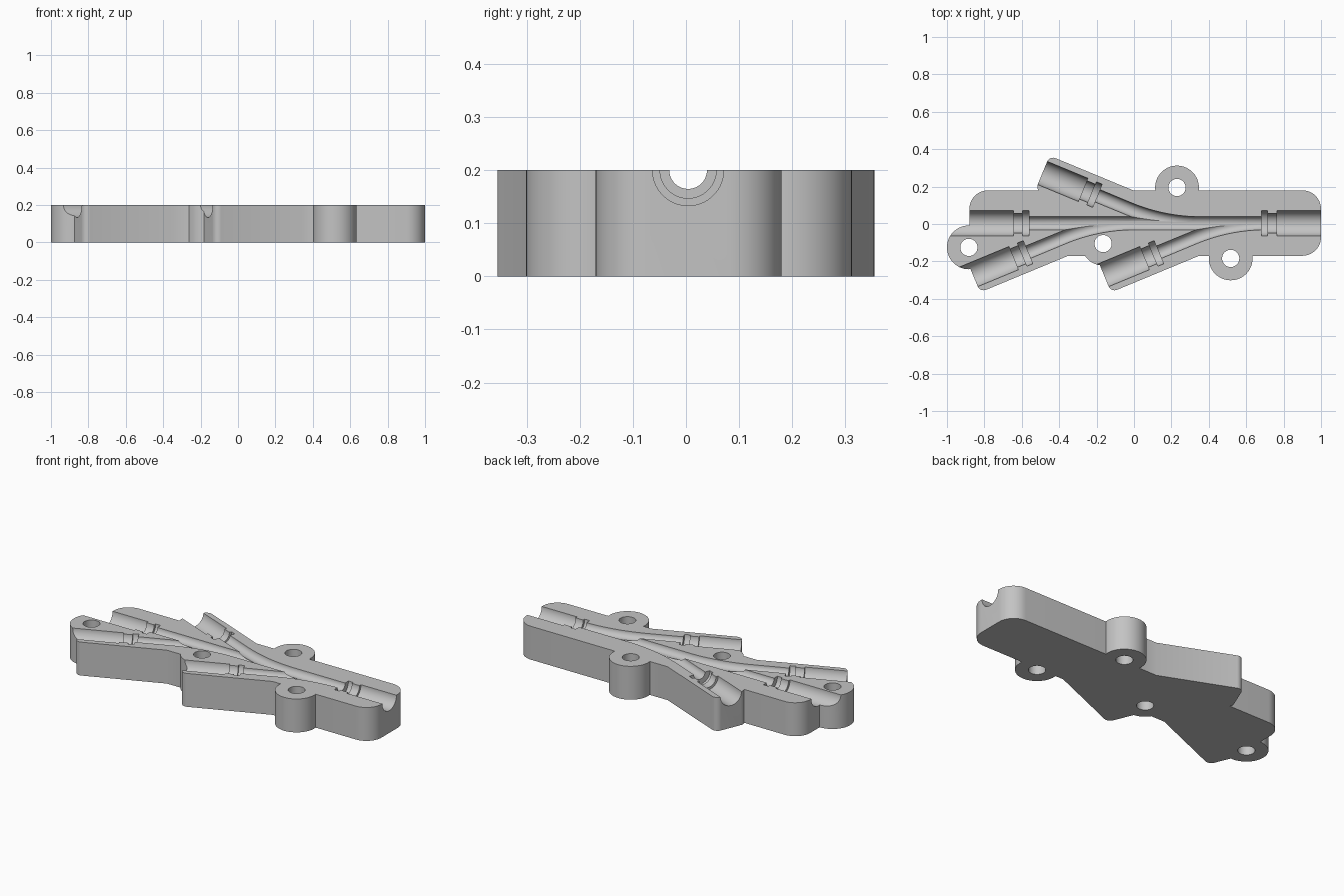
import bpy, bmesh
from math import sin, cos, tan, pi, radians

old = bpy.data.objects.get("Cube")
if old:
    bpy.data.objects.remove(old)

HEIGHT = 0.2
AXIS_Y = 0.004
BEND = radians(22.5)
TANGENT = 0.2                      # length of the bend on each side of a junction
R_SOCKET, R_NECK, R_BORE = 0.067, 0.053, 0.0355
LEFT_END, RIGHT_END = -0.88, 1.0


def finish(name, bm):
    bmesh.ops.recalc_face_normals(bm, faces=bm.faces)
    mesh = bpy.data.meshes.new(name)
    bm.to_mesh(mesh)
    bm.free()
    obj = bpy.data.objects.new(name, mesh)
    bpy.context.scene.collection.objects.link(obj)
    return obj


def loft(name, rings):
    """Closed solid through a list of equal-sized point rings."""
    bm = bmesh.new()
    loops = [[bm.verts.new(p) for p in ring] for ring in rings]
    n = len(loops[0])
    for a, b in zip(loops, loops[1:]):
        for i in range(n):
            j = (i + 1) % n
            bm.faces.new((a[i], a[j], b[j], b[i]))
    bm.faces.new(loops[0])
    bm.faces.new(loops[-1])
    return finish(name, bm)


def plate(name, outline, low=0.0, high=HEIGHT):
    return loft(name, [[(x, y, z) for x, y in outline] for z in (low, high)])


def circle(x, y, r, n=64):
    return [(x + r * cos(2 * pi * i / n), y + r * sin(2 * pi * i / n)) for i in range(n)]


def rounded_box(x0, x1, y0, y1, r, n=12):
    pts = []
    corners = ((x1 - r, y1 - r), (x0 + r, y1 - r), (x0 + r, y0 + r), (x1 - r, y0 + r))
    for q, (cx, cy) in enumerate(corners):
        for i in range(n + 1):
            a = (q + i / n) * pi / 2
            pts.append((cx + r * cos(a), cy + r * sin(a)))
    return pts


def bore(name, stations, n=48):
    """Stepped round cutter; each station is (x, y, heading, radius)."""
    rings = []
    for x, y, h, r in stations:
        ring = []
        for i in range(n):
            a = 2 * pi * (i + 0.5) / n
            ring.append((x - sin(h) * r * cos(a), y + cos(h) * r * cos(a), HEIGHT + r * sin(a)))
        rings.append(ring)
    return loft(name, rings)


def socket_steps():
    """Distance in from the open end, with the radius there."""
    return [(-0.15, R_SOCKET), (0.235, R_SOCKET), (0.235, R_NECK), (0.285, R_NECK),
            (0.285, R_SOCKET), (0.318, R_SOCKET), (0.318, R_BORE)]


def combine(body, tool, operation):
    mod = body.modifiers.new(operation.title(), 'BOOLEAN')
    mod.operation = operation
    mod.solver = 'EXACT'
    mod.object = tool
    bpy.context.view_layer.objects.active = body
    bpy.ops.object.modifier_apply(modifier=mod.name)
    bpy.data.objects.remove(tool)


# Main block
body = plate("channel_block", rounded_box(LEFT_END, RIGHT_END, -0.17, 0.18, 0.1))

# Branch arms: junction x, side, length
arms = [(0.159, 1, 0.702), (-0.193, -1, 0.723), (0.507, -1, 0.723)]
for jx, side, length in arms:
    h = pi - side * BEND
    outline = [(jx + x * cos(h) - y * sin(h), AXIS_Y + x * sin(h) + y * cos(h))
               for x, y in rounded_box(0, length, -0.1, 0.1, 0.035)]
    combine(body, plate("arm", outline), 'UNION')

# Screw bosses
bosses = [(-0.883, -0.125), (0.23, 0.195), (0.517, -0.184), (-0.165, -0.105)]
for x, y in bosses:
    combine(body, plate("boss", circle(x, y, 0.117)), 'UNION')

# Straight channel with a socket at each end
line = [(LEFT_END + d, AXIS_Y, 0, r) for d, r in socket_steps()]
line += [(RIGHT_END - d, AXIS_Y, 0, r) for d, r in reversed(socket_steps())]
combine(body, bore("main_bore", line), 'DIFFERENCE')

# Curved branch channels that merge into the straight one
bend_radius = TANGENT / tan(BEND / 2)
for jx, side, length in arms:
    h = pi - side * BEND
    path = [(jx + (length - d) * cos(h), AXIS_Y + (length - d) * sin(h), h, r)
            for d, r in socket_steps()]
    for k in range(17):
        t = BEND * (1 - k / 16)
        path.append((jx + TANGENT - bend_radius * sin(t),
                     AXIS_Y + side * bend_radius * (1 - cos(t)),
                     pi - side * t, R_BORE - 0.0005))
    combine(body, bore("branch_bore", path), 'DIFFERENCE')

# Screw holes
for x, y in bosses:
    combine(body, plate("screw_hole", circle(x, y, 0.046, 48), -0.1, HEIGHT + 0.1), 'DIFFERENCE')

# Colour and shading
grey = bpy.data.materials.new("plain_grey")
grey.use_nodes = True
colour = (0.55, 0.55, 0.55, 1)
grey.diffuse_color = colour
grey.node_tree.nodes["Principled BSDF"].inputs["Base Color"].default_value = colour
body.data.materials.clear()
body.data.materials.append(grey)
for o in bpy.context.selected_objects:
    o.select_set(False)
body.select_set(True)
bpy.context.view_layer.objects.active = body
bpy.ops.object.shade_smooth_by_angle(angle=radians(30))
